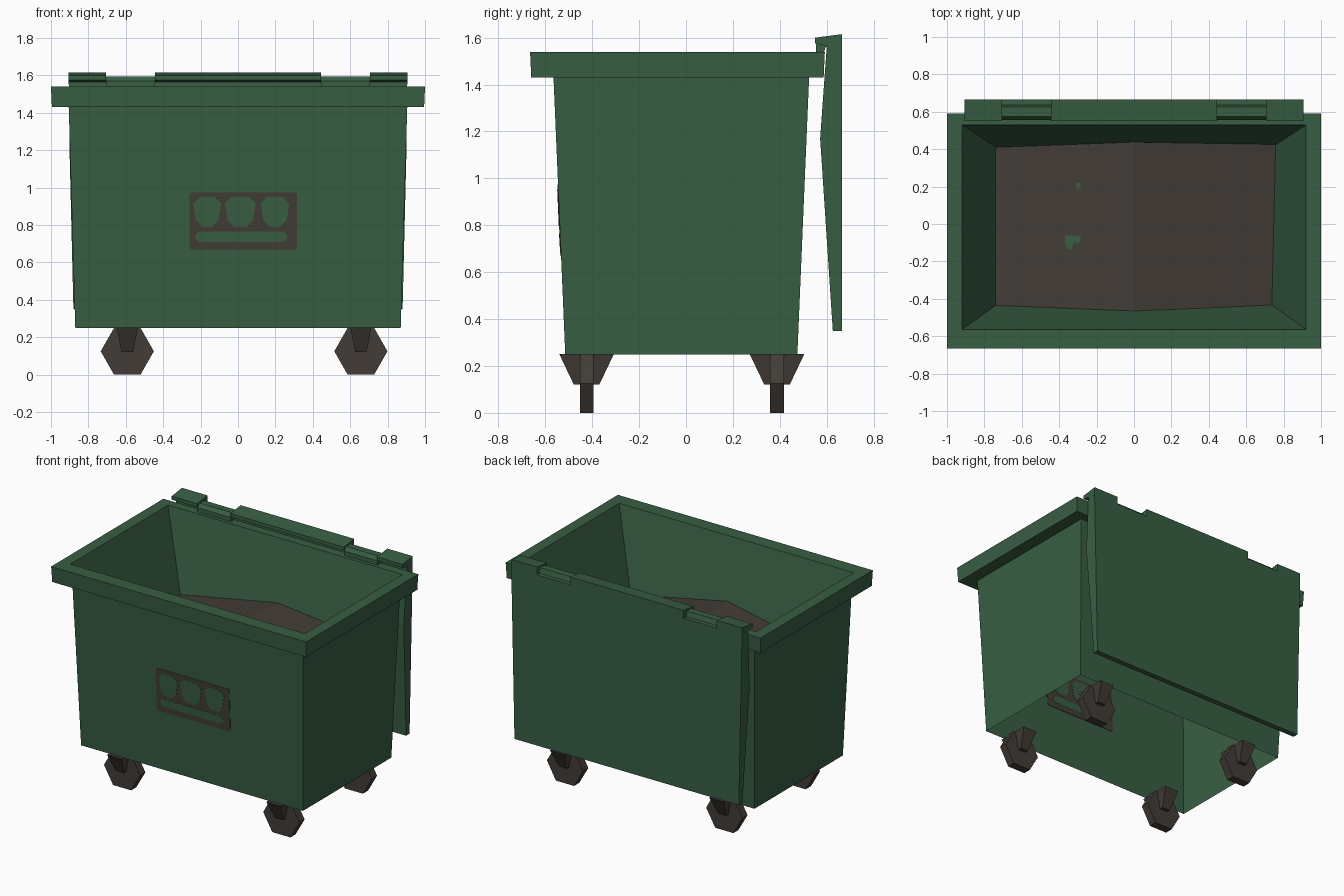
import bpy, bmesh, math
from mathutils import Vector

if "Cube" in bpy.data.objects:
    bpy.data.objects.remove(bpy.data.objects["Cube"])


def material(name, rgb):
    m = bpy.data.materials.new(name)
    m.diffuse_color = (*rgb, 1)
    m.use_nodes = True
    m.node_tree.nodes["Principled BSDF"].inputs["Base Color"].default_value = m.diffuse_color
    return m


GREEN = material("bin green", (0.040, 0.112, 0.056))
BROWN = material("dark brown", (0.055, 0.045, 0.037))


def make(name, verts, faces, mat, closed=True):
    me = bpy.data.meshes.new(name)
    bm = bmesh.new()
    vs = [bm.verts.new(v) for v in verts]
    for f in faces:
        bm.faces.new([vs[i] for i in f])
    if closed:
        bmesh.ops.recalc_face_normals(bm, faces=bm.faces)
    bm.to_mesh(me)
    bm.free()
    me.materials.append(mat)
    ob = bpy.data.objects.new(name, me)
    bpy.context.collection.objects.link(ob)
    return ob


def loft(name, rings, mat, caps=True):
    """Join rings of equal point count with quads, optionally capping the ends."""
    n = len(rings[0])
    verts = [p for r in rings for p in r]
    faces = [(k * n + i, k * n + (i + 1) % n, (k + 1) * n + (i + 1) % n, (k + 1) * n + i)
             for k in range(len(rings) - 1) for i in range(n)]
    if caps:
        faces += [tuple(range(n))[::-1], tuple(range(len(verts) - n, len(verts)))]
    return make(name, verts, faces, mat, caps)


def rect(x0, x1, y0, y1, z):
    return [(x0, y0, z), (x1, y0, z), (x1, y1, z), (x0, y1, z)]


def plate(name, pts, thick, mat):
    """Thin slab centred on the given 3D outline."""
    t = Vector(thick) / 2
    return loft(name, [[Vector(p) - t for p in pts], [Vector(p) + t for p in pts]], mat)


# Bin shell: outer walls, overhanging rim, inner walls down to the contents (open below)
loft("bin_body", [
    rect(-0.87, 0.87, -0.515, 0.475, 0.25),
    rect(-0.905, 0.905, -0.565, 0.525, 1.43),
    rect(-0.995, 0.995, -0.66, 0.587, 1.43),
    rect(-1.0, 1.0, -0.665, 0.592, 1.54),
    rect(-0.92, 0.92, -0.565, 0.53, 1.54),
    rect(-0.737, 0.737, -0.433, 0.41, 0.99),
], GREEN, caps=False)

# Contents: low ridge across the middle
make("contents", [(-0.74, -0.435, 1.0), (0, -0.465, 1.13), (0.737, -0.435, 0.99),
                  (0.757, 0.425, 1.06), (0, 0.438, 1.13), (-0.74, 0.41, 1.0)],
     [(0, 1, 4, 5), (1, 2, 3, 4)], BROWN, closed=False)


def pile(x, y):
    return (x, y, 1.13 + 0.176 * x)


plate("green_scrap_large", [pile(*p) for p in [
    (-0.37, -0.06), (-0.37, -0.11), (-0.35, -0.135), (-0.33, -0.135),
    (-0.325, -0.10), (-0.285, -0.10), (-0.285, -0.065)]], (0, 0, 0.009), GREEN)
plate("green_scrap_small", [pile(*p) for p in [
    (-0.31, 0.19), (-0.285, 0.19), (-0.285, 0.22), (-0.31, 0.22)]], (0, 0, 0.009), GREEN)


# Painted panel on the front wall with plain rounded openings
def wall(x, z):
    return (x, -0.515 - 0.05 * (z - 0.25) / 1.18, z)


def panel(name, outline, t, mat):
    plate(name, [wall(x, z) for x, z in outline], (0, t, 0), mat)


def cell(x0, x1, z0, z1, c, taper=0.0):
    return [(x0 + c + taper, z0), (x1 - c - taper, z0), (x1 - taper, z0 + c), (x1, z1 - c),
            (x1 - c, z1), (x0 + c, z1), (x0, z1 - c), (x0 + taper, z0 + c)]


panel("front_panel", cell(-0.26, 0.315, 0.67, 0.975, 0.01), 0.006, BROWN)
for i, (a, b) in enumerate([(-0.24, -0.09), (-0.07, 0.095), (0.12, 0.275)]):
    panel(f"panel_opening_{i + 1}", cell(a, b, 0.79, 0.95, 0.035, 0.015), 0.009, GREEN)
panel("panel_slot", cell(-0.23, 0.265, 0.71, 0.765, 0.02), 0.009, GREEN)


# Open lid hanging behind the bin, narrowing towards its lower end
def lid_ring(s):
    prof = [(0.665, 1.56, 0.905), (0.60, 1.56, 0.905), (0.572, 1.17, 0.90),
            (0.626, 0.35, 0.88), (0.665, 0.35, 0.88)]
    return [(s * x, y, z) for y, z, x in prof]


loft("lid", [lid_ring(-1), lid_ring(1)], GREEN)


# Lid lip in three lengths, with hinge blocks between them
def x_bar(name, prof, x0, x1):
    loft(name, [[(x, y, z) for y, z in prof] for x in (x0, x1)], GREEN)


LIP = [(0.665, 1.555), (0.665, 1.615), (0.55, 1.60), (0.55, 1.575), (0.60, 1.565), (0.60, 1.555)]
HINGE = [(0.555, 1.535), (0.588, 1.535), (0.595, 1.56), (0.635, 1.56), (0.625, 1.595),
         (0.575, 1.595), (0.555, 1.57)]
for name, a, b in [("lip_left", -0.905, -0.705), ("lip_middle", -0.445, 0.445),
                   ("lip_right", 0.705, 0.905)]:
    x_bar(name, LIP, a, b)
for name, a in [("hinge_left", -0.705), ("hinge_right", 0.445)]:
    x_bar(name, HINGE, a, a + 0.26)

# Castors: hexagonal wheel under a tapered bracket
for side, cx in (("left", -0.592), ("right", 0.657)):
    for end, cy in (("front", -0.424), ("back", 0.388)):
        ring = [(cx + 0.142 * math.cos(i * math.pi / 3),
                 0.125 + 0.144 * math.sin(i * math.pi / 3)) for i in range(6)]
        loft(f"wheel_{end}_{side}", [[(x, cy + d, z) for x, z in ring]
                                     for d in (-0.029, 0.029)], BROWN)
        loft(f"bracket_{end}_{side}", [
            rect(cx - 0.031, cx + 0.031, cy - 0.055, cy + 0.055, 0.122),
            rect(cx - 0.056, cx + 0.056, cy - 0.117, cy + 0.117, 0.252)], BROWN)
